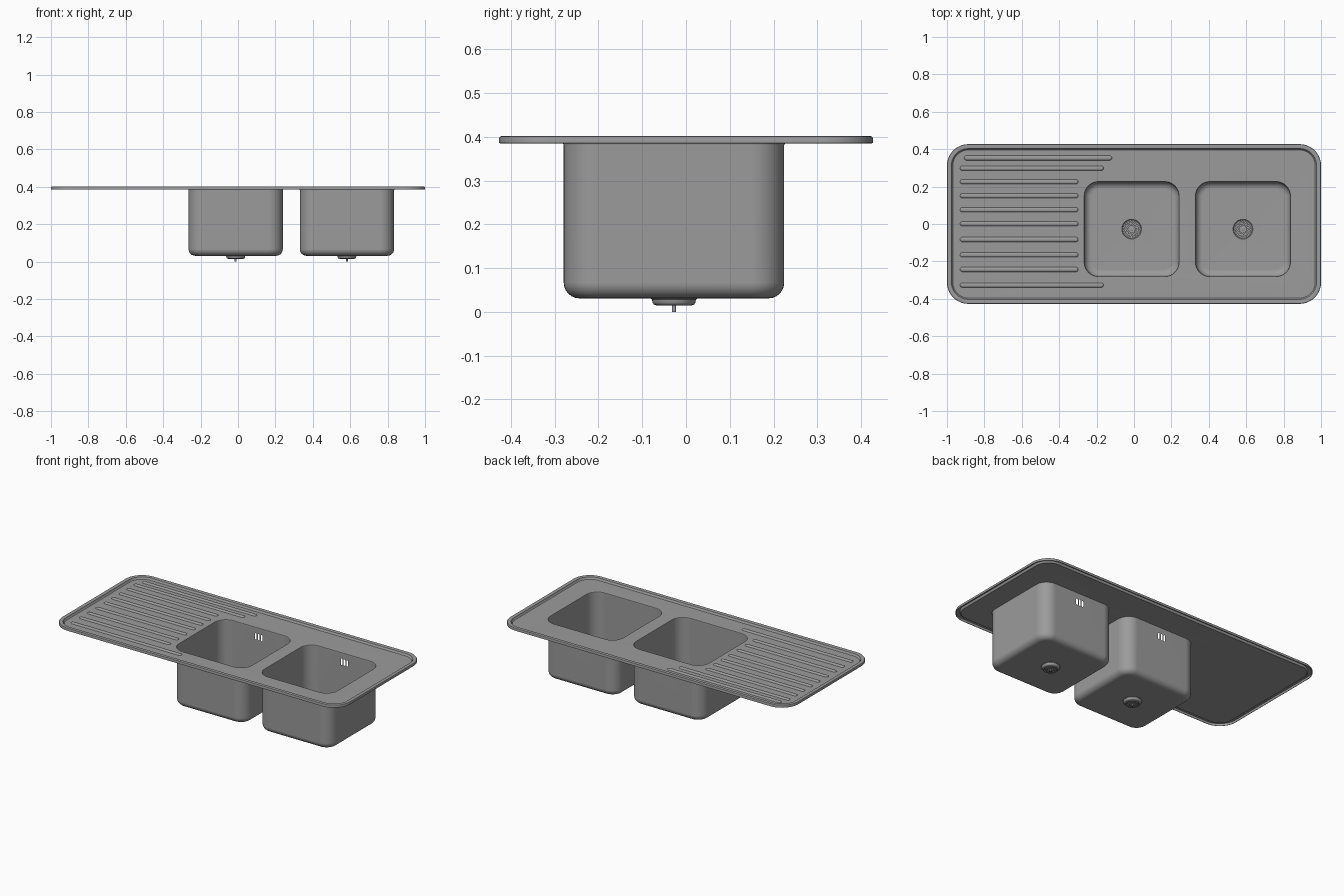
import bpy, bmesh
from math import sin, cos, pi
from mathutils import Vector

if "Cube" in bpy.data.objects:
    bpy.data.objects.remove(bpy.data.objects["Cube"])

SEG = 10          # segments per rounded corner
DECK = 0.388      # height of the sunken deck
BOWL_X = (-0.0125, 0.5825)
BOWL_Y, BOWL = -0.0275, 0.504

steel = bpy.data.materials.new("dark_steel")
steel.diffuse_color = (0.33, 0.33, 0.33, 1)
steel.use_nodes = True
steel.node_tree.nodes["Principled BSDF"].inputs["Base Color"].default_value = steel.diffuse_color


def rounded_rect(cx, cy, w, h, r, z, inset=0.0, seg=SEG):
    w, h, r = w / 2 - inset, h / 2 - inset, max(r - inset, 0.0005)
    pts = []
    for k, (sx, sy) in enumerate(((1, 1), (-1, 1), (-1, -1), (1, -1))):
        for i in range(seg + 1):
            a = (k + i / seg) * pi / 2
            pts.append((cx + sx * (w - r) + r * cos(a), cy + sy * (h - r) + r * sin(a), z))
    return pts


def circle(cx, cy, r, z, n=32):
    return [(cx + r * cos(2 * pi * i / n), cy + r * sin(2 * pi * i / n), z) for i in range(n)]


def ring(bm, pts):
    return [bm.verts.new(p) for p in pts]


def loft(bm, loops):
    rings = [ring(bm, p) for p in loops]
    for a, b in zip(rings, rings[1:]):
        n = len(a)
        for i in range(n):
            bm.faces.new((a[i], a[(i + 1) % n], b[(i + 1) % n], b[i]))
    return rings


def fill(bm, rings, normal):
    edges = []
    for r in rings:
        for a, b in zip(r, r[1:] + r[:1]):
            edges.append(bm.edges.get((a, b)) or bm.edges.new((a, b)))
    bmesh.ops.triangle_fill(bm, use_beauty=True, edges=edges, normal=Vector(normal))


def finish(bm, name, angle=35):
    bmesh.ops.recalc_face_normals(bm, faces=bm.faces[:])
    me = bpy.data.meshes.new(name)
    bm.to_mesh(me)
    bm.free()
    me.materials.append(steel)
    ob = bpy.data.objects.new(name, me)
    bpy.context.collection.objects.link(ob)
    bpy.ops.object.select_all(action='DESELECT')
    ob.select_set(True)
    bpy.context.view_layer.objects.active = ob
    bpy.ops.object.shade_smooth_by_angle(angle=angle * pi / 180)
    # Keeps the large flat areas evenly shaded
    mod = ob.modifiers.new("flat_areas", 'WEIGHTED_NORMAL')
    mod.keep_sharp = True
    return ob


# Pressed sheet: raised rim, deck and two bowls
bm = bmesh.new()
rim = [(0.004, 0.385), (0, 0.386), (0, 0.397), (0.002, 0.401), (0.006, 0.402),
       (0.020, 0.402), (0.024, 0.400), (0.027, 0.391), (0.031, DECK)]
deck_rings = [loft(bm, [rounded_rect(0, 0, 2, 0.854, 0.115, z, d) for d, z in rim])[-1]]

lip = [(-0.006, DECK), (-0.002, 0.386), (0, 0.381)]
R, FLOOR = 0.036, 0.031
base = [(R * (1 - cos(a)), FLOOR + R * (1 - sin(a))) for a in [i * pi / 12 for i in range(7)]]
for cx in BOWL_X:
    profile = lip + base
    rings = loft(bm, [rounded_rect(cx, BOWL_Y, BOWL, BOWL, 0.075, z, d) for d, z in profile])
    deck_rings.append(rings[0])
    # Overflow slots in the back wall
    hi, lo = rings[2], rings[3]
    quad = [hi[SEG], hi[SEG + 1], lo[SEG + 1], lo[SEG]]
    bm.faces.remove(next(f for f in quad[0].link_faces if set(f.verts) == set(quad)))
    slots = []
    for dx in (-0.02, 0, 0.02):
        outline = rounded_rect(cx + dx, 0.330, 0.011, 0.040, 0.005, 0, seg=4)
        slots.append(ring(bm, [(x, BOWL_Y + BOWL / 2, z) for x, z, _ in outline]))
    fill(bm, [quad] + slots, (0, 1, 0))
    # Drain cup sunk in the floor
    cup = [(0.053, FLOOR), (0.050, 0.028), (0.049, 0.021), (0.046, 0.017), (0.040, 0.0150)]
    cup_rings = loft(bm, [circle(cx, BOWL_Y, r, z) for r, z in cup])
    bm.faces.new(cup_rings[-1])
    fill(bm, [rings[-1], cup_rings[0]], (0, 0, 1))
fill(bm, deck_rings, (0, 0, 1))
finish(bm, "sink_body")

# Perforated strainers above and below each cup, with a central screw
for n, cx in enumerate(BOWL_X):
    bm = bmesh.new()
    for radius, height in ((0.049, 0.024), (0.040, 0.010)):
        loops = [ring(bm, circle(cx, BOWL_Y, radius, height))]
        for count, part in ((16, 0.82), (9, 0.48)):
            for i in range(count):
                a = 2 * pi * i / count
                x, y = cx + part * radius * cos(a), BOWL_Y + part * radius * sin(a)
                loops.append(ring(bm, circle(x, y, 0.09 * radius, height, 10)))
        fill(bm, loops, (0, 0, 1))
    finish(bm, f"strainer_{n + 1}")
    bm = bmesh.new()
    screw = [(0.005, 0), (0.005, 0.024), (0.010, 0.0245), (0.010, 0.026), (0.007, 0.028)]
    r = loft(bm, [circle(cx, BOWL_Y, rad, z, 16) for rad, z in screw])
    bm.faces.new(r[0])
    bm.faces.new(r[-1])
    finish(bm, f"strainer_screw_{n + 1}")

# Drainer ridges
rows = [(0.353, -0.908, -0.118), (0.298, -0.93, -0.163), (-0.327, -0.93, -0.163)]
rows += [(y, -0.93, -0.298) for y in (0.226, 0.151, 0.076, 0.001, -0.083, -0.165, -0.243)]
bm = bmesh.new()
for y, x0, x1 in rows:
    sect = [(0, DECK), (0.002, 0.391), (0.005, 0.3935), (0.009, 0.3945)]
    r = loft(bm, [rounded_rect((x0 + x1) / 2, y, x1 - x0, 0.025, 0.0123, z, d, 6) for d, z in sect])
    bm.faces.new(r[-1])
finish(bm, "drainer_ridges", 50)
